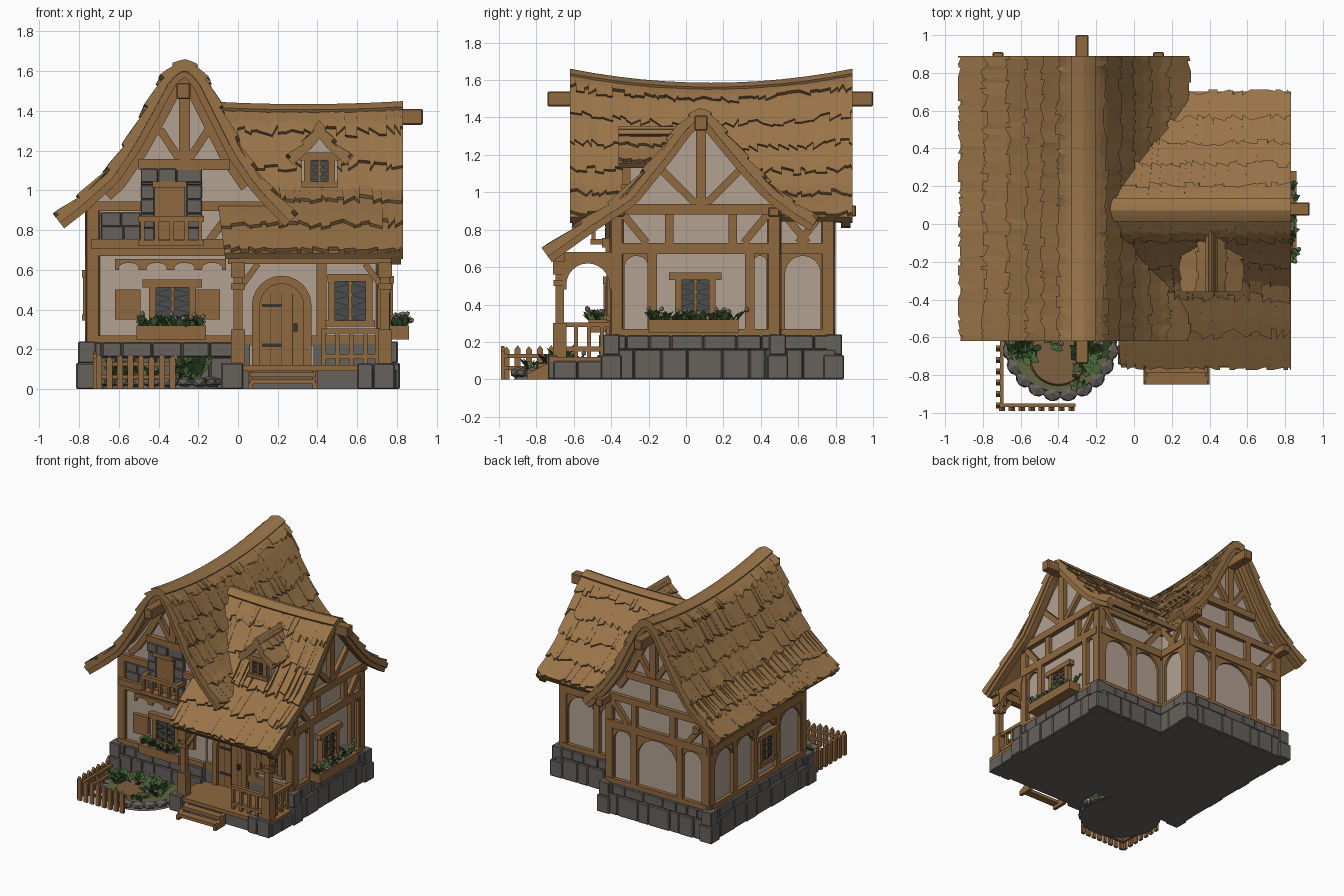
import bpy, bmesh, math, random
from mathutils import Vector, Matrix

random.seed(4)
if "Cube" in bpy.data.objects:
    bpy.data.objects.remove(bpy.data.objects["Cube"])

def material(name, r, g, b):
    m = bpy.data.materials.new(name)
    m.use_nodes = True
    m.diffuse_color = (r, g, b, 1)
    m.node_tree.nodes["Principled BSDF"].inputs["Base Color"].default_value = (r, g, b, 1)
    return m

THATCH = material("thatch", .32, .175, .066)
TIMBER = material("timber", .275, .139, .05)
PLASTER = material("plaster", .45, .36, .29)
STONE = material("stone", .132, .122, .11)
GLASS = material("dark glass", .07, .073, .074)
IRON = material("iron", .04, .035, .03)
LEAF = material("leaf", .06, .13, .038)
PETAL = material("petal", .5, .36, .31)
MOSS = material("moss", .12, .13, .05)
EARTH = material("earth", .21, .115, .05)

def finish(name, bm, mat, bevel=0):
    me = bpy.data.meshes.new(name)
    bm.to_mesh(me)
    bm.free()
    me.materials.append(mat)
    ob = bpy.data.objects.new(name, me)
    bpy.context.scene.collection.objects.link(ob)
    if bevel:
        mod = ob.modifiers.new("soft edges", "BEVEL")
        mod.width, mod.segments = bevel, 1

# A part is an outline on a wall (axis, position, outward sign) and two depths
def build(name, mat, parts, bevel=0):
    bm = bmesh.new()
    for (axis, pos, sign), pts, d0, d1 in parts:
        rings = []
        for d in (d0, d1):
            w = pos + sign * d
            rings.append([bm.verts.new((u, w, z) if axis == "y" else (w, u, z)) for u, z in pts])
            bm.faces.new(rings[-1])
        a, b = rings
        for i in range(len(pts)):
            bm.faces.new((a[i - 1], a[i], b[i], b[i - 1]))
    bmesh.ops.recalc_face_normals(bm, faces=bm.faces)
    finish(name, bm, mat, bevel)

def rect(u0, u1, z0, z1):
    return [(u0, z0), (u1, z0), (u1, z1), (u0, z1)]

def box(x0, x1, y0, y1, z0, z1):
    return (("y", 0, 1), rect(x0, x1, z0, z1), y0, y1)

def bar(wall, u0, z0, u1, z1, w=.05, d=.03):
    a, b = Vector((u0, z0)), Vector((u1, z1))
    n = (b - a).orthogonal().normalized() * w / 2
    return (wall, [a + n, b + n, b - n, a - n], -.02, d)

def arch(u0, u1, z0, z1):
    c, r = (u0 + u1) / 2, (u1 - u0) / 2
    zs = max(z0 + .01, z1 - r)
    curve = [math.pi * i / 12 for i in range(13)]
    return [(u0, z0)] + [(c - r * math.cos(a), zs + (z1 - zs) * math.sin(a)) for a in curve] + [(u1, z0)]

def spandrel(wall, u0, u1, z0, z1):
    outer = [(u0, z0), (u0, z1), (u1, z1), (u1, z0)]
    return (wall, outer + arch(u0 + .02, u1 - .02, z0, z1 - .02)[::-1], -.01, .02)

# Roof profiles
def along(line, t):
    pts = [Vector(p) for p in line]
    d = t * sum((b - a).length for a, b in zip(pts, pts[1:]))
    for a, b in zip(pts, pts[1:]):
        l = (b - a).length
        if d <= l:
            return a.lerp(b, d / l)
        d -= l
    return pts[-1]

def frame(line, t, off):
    d = along(line, min(1, t + .02)) - along(line, max(0, t - .02))
    n = Vector((-d.y, d.x)).normalized()
    return along(line, t) + off * (n if n.y > 0 else -n)

def height(line, u):
    for (a, za), (b, zb) in zip(line, line[1:]):
        if a <= u <= b:
            return za + (zb - za) * (u - a) / (b - a)

def gable(wall, line, lo, hi, zb, depth):
    us = [hi + (lo - hi) * i / 30 for i in range(31)]
    tops = [(u, height(line, u)) for u in us]
    return (wall, [(lo, zb), (hi, zb)] + [(u, z - .075 - .05 * (z - .9)) for u, z in tops], -depth, 0)

def barge(wall, line, d0, d1, wide=.055, off=-.035, ends=0):
    ts = [ends + (1 - 2 * ends) * i / 40 for i in range(41)]
    return [(wall, [frame(line, a, off), frame(line, b, off), frame(line, b, off - wide),
                    frame(line, a, off - wide)], d0, d1) for a, b in zip(ts, ts[1:])]

def roof(name, line, axis, w0, w1, rows, sag=0, skew=0):
    bm = bmesh.new()
    zlo, zhi = min(p[1] for p in line), max(p[1] for p in line)
    def vert(p, v):
        h = (p.y - zlo) / (zhi - zlo)
        w = w0 + v * (w1 - w0) - skew * h * (1 - v)
        z = p.y - sag * h * (1 - (2 * v - 1) ** 2)
        return bm.verts.new((p.x, w, z) if axis == "y" else (w, p.x, z))
    # core slab, then the rounded ridge cap
    dense = [along(line, i / 60) for i in range(61)]
    n = 31
    for pts, top, under in ((line, -.018, -.055), ([p for p in dense if p.y > zhi - .04], .002, -.03)):
        ts = [i / (n - 1) for i in range(n)]
        ring = [frame(pts, t, top) for t in ts] + [frame(pts, t, under) for t in ts[::-1]]
        loops = [[vert(p, j / 12) for p in ring] for j in range(13)]
        faces = []
        for a in (loops[0], loops[-1]):
            faces += [bm.faces.new((a[i], a[i + 1], a[-i - 2], a[-i - 1])) for i in range(n - 1)]
        for a, b in zip(loops, loops[1:]):
            faces += [bm.faces.new((a[i - 1], a[i], b[i], b[i - 1])) for i in range(len(ring))]
        bmesh.ops.recalc_face_normals(bm, faces=faces)
    # overlapping rows of ragged tufts
    k = [p[1] for p in line].index(zhi)
    lifts = [(0, -.02), (.35, -.012), (.7, -.003), (1, .004), (1, -.022)]
    for side in (line[k::-1], line[k:]):
        for r in range(rows):
            v = 0
            while v < 1:
                v1 = min(1, v + random.uniform(.02, .065) / (w1 - w0))
                ends = [min(1, (r + 1 + random.uniform(-.2, .15)) / rows) for _ in "ab"]
                t0 = max(0, (r - .3) / rows)
                pairs = [[vert(frame(side, t0 + (e - t0) * s, o), x) for e, x in zip(ends, (v, v1))] for s, o in lifts]
                strip = [bm.faces.new((a[0], a[1], b[1], b[0])) for a, b in zip(pairs, pairs[1:])]
                strip += [bm.faces.new([p[0] for p in pairs]), bm.faces.new([p[1] for p in pairs[::-1]])]
                strip[0].normal_update()
                if strip[0].normal.z < 0:
                    bmesh.ops.reverse_faces(bm, faces=strip)
                v = v1
    finish(name, bm, THATCH)

MAIN = [(-.93, .88), (-.82, .965), (-.67, 1.1), (-.57, 1.25), (-.47, 1.43), (-.39, 1.58), (-.33, 1.64), (-.27, 1.66),
        (-.21, 1.64), (-.15, 1.57), (-.08, 1.43), (.03, 1.21), (.14, 1.05), (.3, .88)]
WING = [(-.77, .7), (-.54, .865), (-.33, 1), (-.14, 1.235), (-.05, 1.36), (.02, 1.425), (.08, 1.45),
        (.14, 1.425), (.25, 1.29), (.36, 1.16), (.48, 1.03), (.6, .94), (.71, .87)]
DORMER = [(.24, 1.17), (.33, 1.25), (.41, 1.35), (.49, 1.25), (.58, 1.17)]
roof("main_roof", MAIN, "y", -.62, .89, 6, sag=.075)
roof("wing_roof", WING, "x", -.07, .83, 5, sag=.015, skew=.1)
roof("dormer_roof", DORMER, "y", -.36, .02, 2)

FRONT, BACK = ("y", -.4, -1), ("y", .77, 1)
LEFT, RIGHT = ("x", -.74, -1), ("x", .74, 1)
PORCH, WING_BACK, NOTCH = ("y", -.38, -1), ("y", .48, 1), ("x", .13, 1)
DORMER_FRONT = ("y", -.3, -1)

# Plaster walls
build("walls", PLASTER, [
    box(-.74, .13, -.37, .77, .2, .9), box(-.74, 0, -.4, -.37, .2, .9), box(0, .74, -.38, .48, .1, .87),
    gable(FRONT, MAIN, -.74, .13, .72, .05), gable(BACK, MAIN, -.74, .13, .85, .05),
    gable(RIGHT, WING, -.38, .48, .8, .06),
    box(.32, .5, -.3, -.02, .98, 1.2), (DORMER_FRONT, [(.3, 1.16), (.52, 1.16), (.41, 1.3)], -.05, 0)])

# Stone footing with uneven blocks, open at the door
build("footing", STONE, [box(-.77, .16, -.37, .8, 0, .23), box(-.77, 0, -.43, -.37, 0, .23), box(0, .77, -.37, .51, 0, .23),
                         box(.38, .77, -.41, -.37, 0, .23), box(0, .06, -.41, -.37, 0, .23), box(-.02, .77, -.71, -.37, 0, .09)])
def courses(wall, u0, u1, z0, z1, rows, depth=.035):
    out = []
    for r in range(rows):
        a, b, u = z0 + (z1 - z0) * r / rows, z0 + (z1 - z0) * (r + 1) / rows, u0
        while u < u1 - .01:
            e = u + random.uniform(.08, .19)
            e = u1 if e > u1 - .05 else e
            out.append((wall, rect(u + .001, e - .001, a, b - .001), -.02, random.uniform(.65, 1) * depth))
            u = e
    return out
blocks = []
for wall, a, b in ((("y", -.43, -1), -.77, 0), (("y", .8, 1), -.77, .16), (("x", -.77, -1), -.43, .8),
                   (("x", .77, 1), -.41, .51), (("y", .51, 1), .16, .77), (("x", .16, 1), .51, .8)):
    blocks += courses(wall, a, b, 0, .16, 1) + courses(wall, a, b, .16, .235, 1, .025)
blocks += courses(("x", .77, 1), -.71, -.41, 0, .1, 1) + courses(("y", -.71, -1), .6, .79, 0, .13, 1)
for x, y in ((-.76, -.42), (-.76, .79), (.14, .79), (.76, .49), (.76, -.4), (-.03, -.69)):
    blocks.append(box(x - .055, x + .055, y - .055, y + .055, 0, .13))
    if y > -.6:
        blocks.append(box(x - .045, x + .045, y - .045, y + .045, .13, .24))
build("footing_blocks", STONE, blocks, .006)

# Corner posts, plates and ridge beams
frame_parts = [box(x - .035, x + .035, y - .035, y + .035, .22, .92) for x, y in
               ((-.73, -.39), (-.73, .76), (.12, .76), (.73, .47), (.73, -.37))]
frame_parts += [box(x - .03, x + .03, -.39, .91, .87, .93) for x in (-.72, .13)]
frame_parts += [box(-.31, -.24, -.74, 1, 1.46, 1.54), box(0, .93, .045, .115, 1.33, 1.41)]
frame_parts += [box(.1, .79, y - .03, y + .03, .87, .92) for y in (-.36, .47)]
build("corner_posts_and_ridge_beams", TIMBER, frame_parts, .006)
build("barge_boards", TIMBER, barge(FRONT, MAIN, .16, .21) + barge(BACK, MAIN, .06, .11) + barge(RIGHT, WING, .03, .08)
      + barge(DORMER_FRONT, DORMER, .02, .05, .02))
build("gable_rafters", TIMBER, barge(FRONT, MAIN, -.01, .03, .045, -.085, .13) + barge(BACK, MAIN, -.01, .03, .045, -.085, .13))

# Half timbering of each wall
for name, wall, lo, hi, inner in (("front", FRONT, -.74, 0, ()), ("back", BACK, -.74, .13, (-.5, -.1)),
                                  ("left", LEFT, -.4, .77, (-.06, .22, .48)), ("right", RIGHT, -.38, .48, (-.18, .34)),
                                  ("porch", PORCH, 0, .74, (.42,)), ("wing_back", WING_BACK, .13, .74, (.43,)),
                                  ("notch", NOTCH, .48, .77, ())):
    parts = [bar(wall, lo, .7, hi, .7, .06)]
    parts += [bar(wall, a, .245, b, .245) for a, b in ([(lo, .08), (.36, hi)] if name == "porch" else [(lo, hi)])]
    stops = [lo + .03, *inner, hi - .03]
    parts += [bar(wall, u, .22, u, .7) for u in inner]
    for a, b in zip(stops, stops[1:]):
        if b - a < .42 and name not in ("porch", "right") or b - a < .2:
            parts.append(spandrel(wall, a, b, .27, .68))
    if name != "front":
        parts += [bar(wall, lo + .03, .9, lo + .17, .73, .04), bar(wall, hi - .03, .9, hi - .17, .73, .04)]
    build(name + "_timbers", TIMBER, parts)

for name, wall, c, half, zc, top in (("front", FRONT, -.27, .23, 1.13, 1.52), ("back", BACK, -.27, .23, 1.13, 1.52),
                                     ("right", RIGHT, .08, .4, .91, 1.38)):
    parts = [bar(wall, c - half, zc, c + half, zc, .055, .04), bar(wall, c, zc, c, top, .055, .035)]
    for s in (-1, 1):
        parts += [bar(wall, c + s * .02, zc + .02, c + s * half * .53, zc + (top - zc) * .45, .04)]
        if name != "front":
            parts += [bar(wall, c + s * .17, .7, c + s * .17, .93, .045)]
    if name == "back":
        parts += [bar(wall, -.74, .92, .13, .92), bar(wall, c, .92, c, zc)]
    build(name + "_gable_timbers", TIMBER, parts)
build("front_gable_rails", TIMBER, [bar(FRONT, -.74, .92, -.49, .92), bar(FRONT, -.18, .92, .14, .92),
                                    bar(FRONT, -.03, .9, -.15, .74, .04), bar(FRONT, -.74, .73, .0, .73, .05, .05)])
build("scalloped_board", TIMBER, [spandrel(FRONT, -.62 + i * .14, -.48 + i * .14, .6, .655) for i in range(4)])

# Windows with lattice, flower boxes and plants
def window(name, wall, u, z, w, h, lintel=.05):
    a, b, c, d = u - w / 2, u + w / 2, z, z + h
    build(name + "_glass", GLASS, [(wall, rect(a, b, c, d), -.01, .022)])
    build(name + "_frame", TIMBER, [bar(wall, a, c, a, d, .035, .04), bar(wall, b, c, b, d, .035, .04),
          bar(wall, u, c, u, d, .016, .035), bar(wall, a - .03, c, b + .03, c, .03, .045),
          bar(wall, a - lintel, d, b + lintel, d, .04, .045)])
    lattice = []
    for i in range(4):
        q = c + h * i / 4
        lattice += [bar(wall, a, q, b, q + h / 4, .005, .028), bar(wall, b, q, a, q + h / 4, .005, .028)]
    build(name + "_lattice", IRON, lattice)

def plant(name, centre, sx, sy, count, tall, flowers=0):
    bm, bloom = bmesh.new(), bmesh.new()
    for i in range(count):
        b = Vector(centre) + Vector((random.uniform(-sx, sx), random.uniform(-sy, sy), 0))
        a = random.uniform(0, math.tau)
        out = Vector((math.cos(a), math.sin(a), 0))
        tip = b + out * tall * random.uniform(.3, .8) + Vector((0, 0, tall * random.uniform(.5, 1)))
        mid, side = b.lerp(tip, .55) + Vector((0, 0, tall * .15)), Vector((-out.y, out.x, 0)) * tall * .22
        bm.faces.new([bm.verts.new(p) for p in (b, mid + side, tip, mid - side)])
        if i < flowers:
            bmesh.ops.create_icosphere(bloom, subdivisions=1, radius=.014, matrix=Matrix.Translation(tip))
    finish(name + "_leaves", bm, LEAF)
    if flowers:
        finish(name + "_blooms", bloom, PETAL)
    else:
        bloom.free()

window("front_window", FRONT, -.33, .33, .2, .2)
window("porch_window", PORCH, .565, .33, .19, .23, .02)
window("side_window", RIGHT, .05, .33, .18, .22)
window("left_window", LEFT, .08, .36, .17, .22)
window("dormer_window", DORMER_FRONT, .41, 1.03, .12, .14, .04)
build("shutters", TIMBER, [(FRONT, rect(a, a + .13, .35, .5), 0, .03) for a in (-.62, -.22)])
build("flower_boxes", TIMBER, [(FRONT, rect(-.51, -.16, .25, .32), .02, .12), (RIGHT, rect(-.2, .28, .25, .32), .02, .12)])
plant("front_box", (-.335, -.48, .3), .16, .03, 80, .08, 14)
plant("side_box", (.81, .04, .3), .03, .23, 110, .08, 18)

# Arched front door
build("door", TIMBER, [(PORCH, arch(.11, .33, .11, .53), 0, .02), (PORCH, arch(.07, .37, .11, .57) + arch(.11, .33, .11, .53)[::-1], 0, .045)])
build("door_iron", IRON, [bar(PORCH, .12, z, .22, z, .016, .026) for z in (.22, .42)] + [bar(PORCH, .29, .29, .29, .33, .02, .04)]
      + [bar(PORCH, u, .12, u, .48, .004, .022) for u in (.165, .22, .275)])

# Upper door with stone surround and balcony
surround = courses(FRONT, -.49, -.42, .74, 1.1, 5) + courses(FRONT, -.26, -.18, .74, 1.1, 5)
surround += courses(FRONT, -.49, -.18, 1.04, 1.11, 1, .05) + courses(FRONT, -.69, -.49, .75, .89, 2, .025)
build("upper_door_stones", STONE, surround, .004)
build("upper_door_stone_backing", STONE, [(FRONT, rect(-.69, -.49, .75, .885), -.02, .012), (FRONT, rect(-.485, -.185, .74, 1.1), -.02, .012)])
build("upper_door", TIMBER, [(FRONT, rect(-.42, -.27, .74, 1.02), 0, .02), bar(FRONT, -.43, 1.03, -.26, 1.03, .03, .055)])
balcony = [(FRONT, rect(-.5, -.17, .72, .75), 0, .11), (FRONT, rect(-.5, -.17, .84, .87), .08, .11)]
balcony += [(FRONT, rect(u - .01, u + .01, .74, .85), .085, .105) for u in (-.48, -.41, -.335, -.26, -.19)]
balcony += [(FRONT, rect(u - .015, u + .015, .84, .87), 0, .1) for u in (-.485, -.185)]
build("balcony", TIMBER, balcony)

# Porch with posts, railings and steps
porch = [box(-.03, .79, -.73, -.37, .09, .12), box(-.05, .8, -.7, -.65, .63, .69)]
porch += [box(x - .025, x + .025, -.7, -.38, .63, .68) for x in (0, .745)]
for x in (0, .74):
    porch += [box(x - r, x + r, -.675 - r, -.675 + r, a, b) for r, a, b in
              ((.036, .11, .3), (.022, .3, .56), (.034, .5, .53), (.036, .56, .64))]
for z in (.15, .28):
    porch += [box(.42, .74, -.69, -.66, z, z + .025), box(.73, .76, -.68, -.4, z, z + .025)]
porch += [box(x, x + .022, -.685, -.665, .12, .29) for x in (.42, .49, .56, .63, .69)]
porch += [box(.735, .755, y, y + .022, .12, .29) for y in (-.6, -.53, -.46)]
porch += [spandrel(("x", .75, 1), -.66, -.39, .48, .64)]
porch += [bar(("y", -.675, -1), a, .52, b, .63, .03, .01) for a, b in ((.02, .1), (.72, .64))]
porch += [box(.06, .39, -.79, -.73, .06, .085), box(.06, .39, -.85, -.79, .025, .05)]
porch += [(("x", x, 1), [(-.85, 0), (-.73, 0), (-.73, .09), (-.85, .03)], 0, .025) for x in (.05, .375)]
build("porch", TIMBER, porch)

# Garden bed with edging stones and picket fence
for name, mat, x, y, r, z, tall in (("bed_base", STONE, -.39, -.62, .3, 0, .02), ("moss_bed", MOSS, -.39, -.62, .29, .02, .035),
                                    ("earth_patch", EARTH, -.4, -.7, .16, .05, .02)):
    disc = bmesh.new()
    bmesh.ops.create_cone(disc, cap_ends=True, segments=28, radius1=r, radius2=r * .93, depth=tall,
                          matrix=Matrix.Translation((x, y, z + tall / 2)))
    finish(name, disc, mat)
edging = bmesh.new()
for i in range(12):
    a = math.pi * (1 + (i - .5) / 10)
    place = Matrix.Translation((-.39 + .27 * math.cos(a), -.63 + .27 * math.sin(a), .035)) @ Matrix.Rotation(a, 4, "Z")
    bmesh.ops.create_icosphere(edging, subdivisions=1, radius=.055, matrix=place @ Matrix.Diagonal((.85, 1, random.uniform(.5, .62), 1)))
finish("edging_stones", edging, STONE)
for i, (x, y, n, tall) in enumerate(((-.58, -.66, 36, .1), (-.24, -.68, 32, .13), (-.3, -.81, 14, .07), (-.44, -.6, 16, .09))):
    plant("garden_plant_%d" % i, (x, y, .05), .05, .05, n, tall, 3 if i % 2 else 0)

fence = []
for wall, a, b, n in ((("y", -.97, -1), -.7, -.33, 8), (("x", -.71, -1), -.96, -.6, 7)):
    fence += [bar(wall, a - .02, z, b + .02, z, .02, 0) for z in (.06, .125)]
    for i in range(n):
        u, top = a + (b - a) * i / (n - 1), random.uniform(.16, .19)
        fence.append((wall, [(u - .016, 0), (u + .016, 0), (u + .016, top - .02), (u, top), (u - .016, top - .02)], 0, .02))
build("picket_fence", TIMBER, fence)
